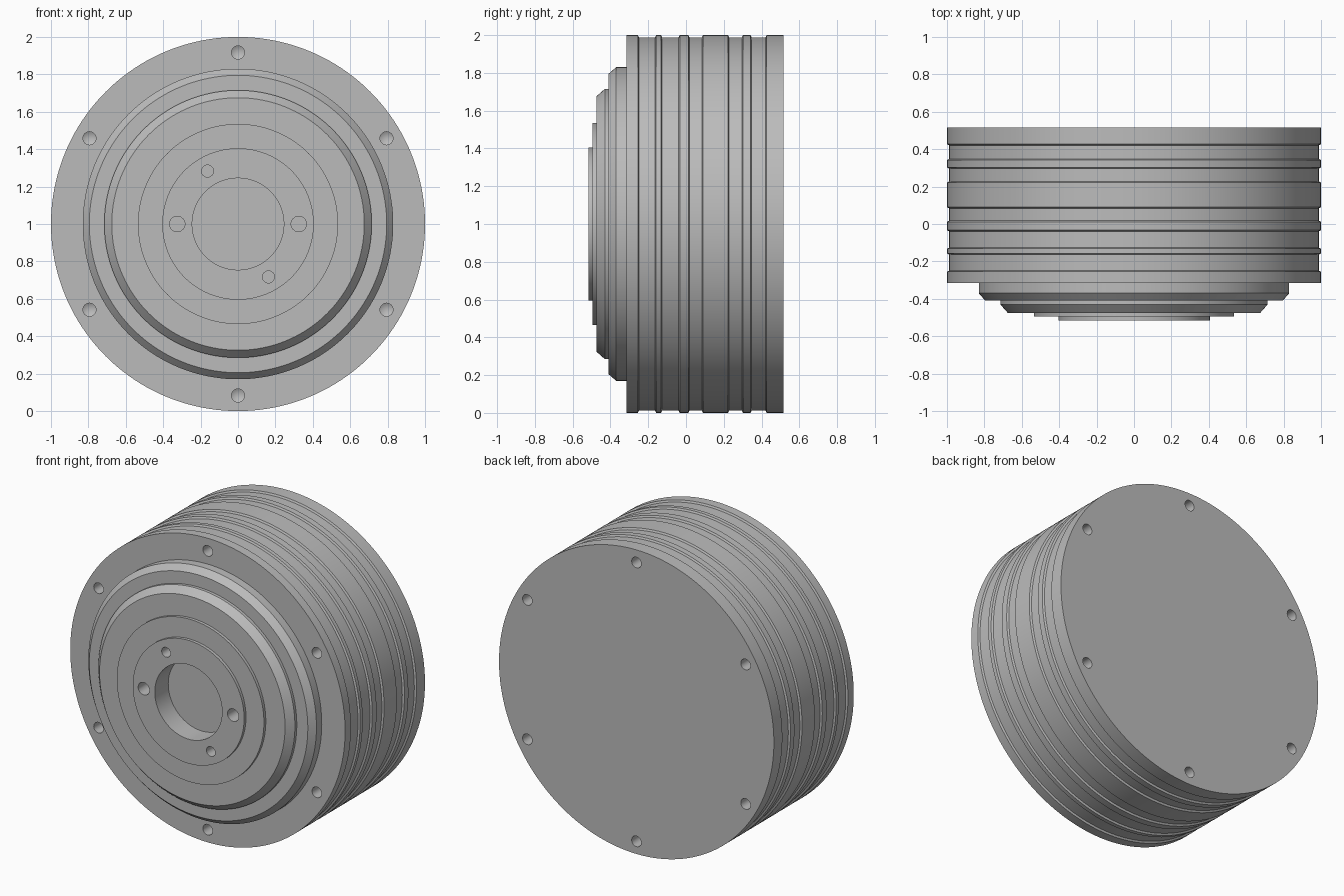
import bpy, bmesh, math
from mathutils import Matrix, Vector

cube = bpy.data.objects.get("Cube")
if cube:
    bpy.data.objects.remove(cube, do_unlink=True)

CENTRE_Z = 1.0
FRONT, FLANGE, BACK = -0.515, -0.315, 0.515

grey = bpy.data.materials.new("machined grey")
grey.use_nodes = True
colour = (0.5, 0.5, 0.5, 1)
grey.diffuse_color = colour
grey.node_tree.nodes["Principled BSDF"].inputs["Base Color"].default_value = colour


def lathe(name, profile, segments, location, direction=1):
    """Spin (radius, depth) points about the y axis; end points close on the axis."""
    bm = bmesh.new()
    verts = [bm.verts.new((r, y * direction, 0)) for r, y in profile]
    edges = [bm.edges.new(pair) for pair in zip(verts, verts[1:])]
    bmesh.ops.spin(bm, geom=verts + edges, axis=(0, 1, 0), cent=(0, 0, 0),
                   angle=math.tau, steps=segments, use_merge=True)
    bmesh.ops.remove_doubles(bm, verts=bm.verts, dist=1e-5)
    bmesh.ops.recalc_face_normals(bm, faces=bm.faces)
    bmesh.ops.translate(bm, verts=bm.verts, vec=location)
    mesh = bpy.data.meshes.new(name)
    bm.to_mesh(mesh)
    bm.free()
    mesh.materials.append(grey)
    obj = bpy.data.objects.new(name, mesh)
    bpy.context.collection.objects.link(obj)
    return obj


# Stepped front hub with a central bore
profile = [(0, -0.375), (0.245, -0.375), (0.245, FRONT), (0.405, FRONT),
           (0.405, -0.495), (0.535, -0.495), (0.535, -0.475), (0.675, -0.475),
           (0.715, -0.43), (0.715, -0.41), (0.795, -0.41), (0.83, -0.37),
           (0.83, FLANGE)]

# Barrel wall: full-radius bands with shallow grooves between them
bands = [(FLANGE, -0.255), (-0.158, -0.132), (-0.033, 0.012),
         (0.09, 0.222), (0.302, 0.342), (0.427, BACK)]
GROOVE, SLOPE = 0.988, 0.006
for start, end in bands:
    if start != FLANGE:
        profile.append((GROOVE, start - SLOPE))
    profile += [(1, start), (1, end)]
    if end != BACK:
        profile.append((GROOVE, end + SLOPE))
profile.append((0, BACK))
body = lathe("motor_housing", profile, 160, (0, 0, CENTRE_Z))

# Drilled holes
drills = []


def drill(name, x, z, y, radius, depth, direction, tip=0.0):
    shape = [(0, -0.02), (radius, -0.02), (radius, depth), (0, depth + tip)]
    drills.append(lathe(name, shape, 32, (x, y, CENTRE_Z + z), direction))


# Six flange holes on the front and six on the back
for i in range(6):
    angle = math.radians(90 + 60 * i)
    x, z = 0.917 * math.cos(angle), 0.917 * math.sin(angle)
    drill("front_flange_drill", x, z, FLANGE, 0.035, 0.1, 1, 0.02)
    drill("back_flange_drill", x, z, BACK, 0.035, 0.1, -1, 0.02)

# Two wide and two narrow hub holes
for side in (-1, 1):
    drill("wide_hub_drill", 0.325 * side, 0, FRONT, 0.041, 0.1, 1)
    drill("narrow_hub_drill", 0.163 * side, -0.283 * side, FRONT, 0.032, 0.1, 1)

cutters = bpy.data.collections.new("drill_cutters")
bpy.context.scene.collection.children.link(cutters)
for obj in drills:
    bpy.context.collection.objects.unlink(obj)
    cutters.objects.link(obj)
    obj.hide_render = True

# Cut every hole, then drop the cutters
cut = body.modifiers.new("drilled_holes", "BOOLEAN")
cut.operation = "DIFFERENCE"
cut.operand_type = "COLLECTION"
cut.collection = cutters
cut.solver = "EXACT"
for obj in bpy.context.selected_objects:
    obj.select_set(False)
bpy.context.view_layer.objects.active = body
body.select_set(True)
bpy.ops.object.modifier_apply(modifier=cut.name)
for obj in drills:
    bpy.data.objects.remove(obj, do_unlink=True)
bpy.data.collections.remove(cutters)

bpy.ops.object.shade_smooth_by_angle(angle=math.radians(25))
